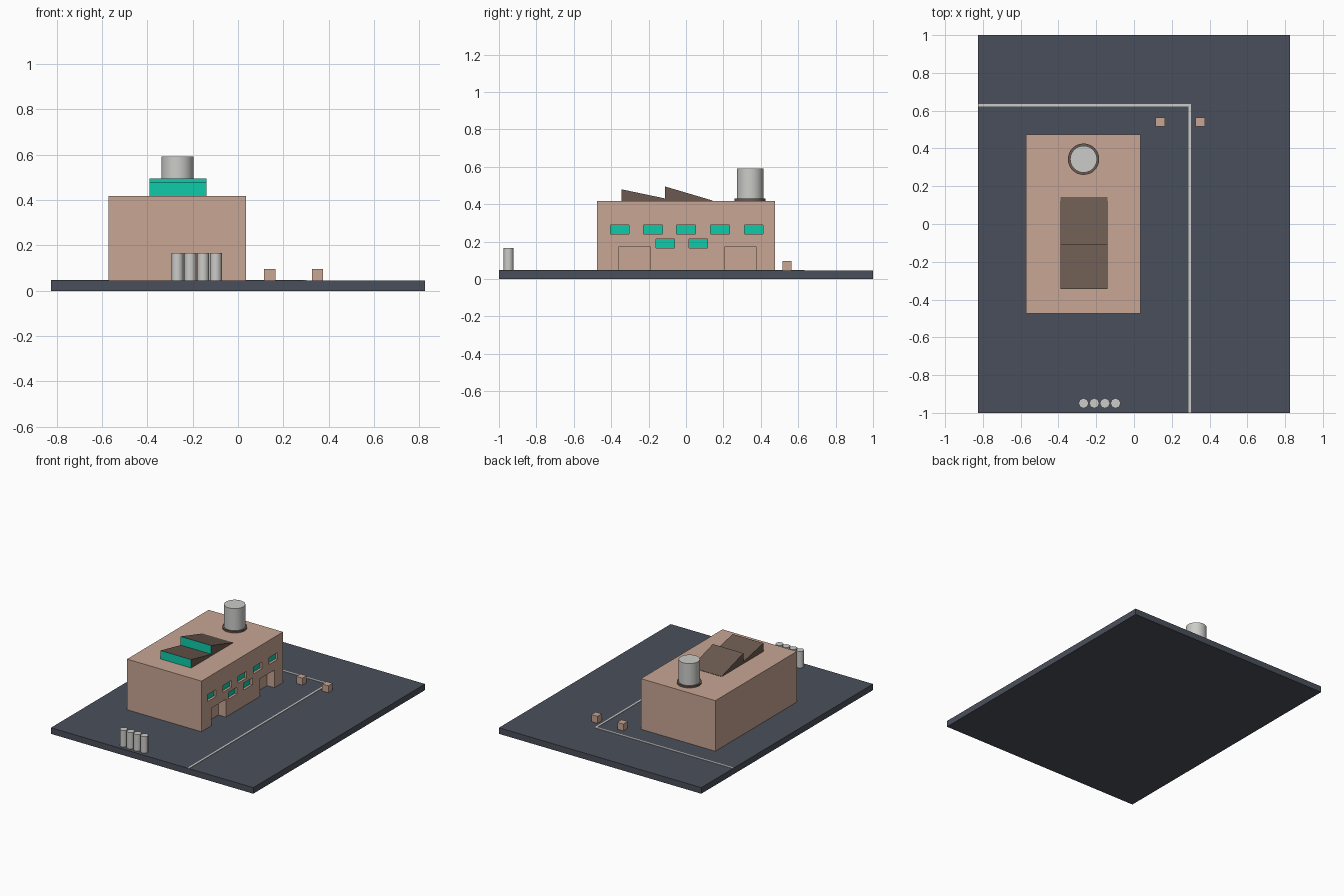
import bpy
import bmesh
import math

if "Cube" in bpy.data.objects:
    bpy.data.objects.remove(bpy.data.objects["Cube"], do_unlink=True)


def material(name, r, g, b):
    m = bpy.data.materials.new(name)
    m.use_nodes = True
    m.diffuse_color = (r, g, b, 1)
    bsdf = next(n for n in m.node_tree.nodes if n.type == 'BSDF_PRINCIPLED')
    bsdf.inputs["Base Color"].default_value = (r, g, b, 1)
    return m


slate = material("slate", 0.068, 0.078, 0.103)
clay = material("clay", 0.58, 0.38, 0.295)
teal = material("teal", 0.005, 0.60, 0.40)
brown = material("dark brown", 0.147, 0.102, 0.08)
grey = material("light grey", 0.60, 0.60, 0.58)


def make(name, bm, *mats):
    bmesh.ops.recalc_face_normals(bm, faces=bm.faces)
    mesh = bpy.data.meshes.new(name)
    bm.to_mesh(mesh)
    bm.free()
    for m in mats:
        mesh.materials.append(m)
    ob = bpy.data.objects.new(name, mesh)
    bpy.context.scene.collection.objects.link(ob)
    return ob


def add_box(bm, x, y, z):
    """Box from (min, max) ranges."""
    verts = bmesh.ops.create_cube(bm, size=1)["verts"]
    for v in verts:
        for i, (lo, hi) in enumerate((x, y, z)):
            v.co[i] = lo if v.co[i] < 0 else hi


def box(name, x, y, z, *mats):
    bm = bmesh.new()
    add_box(bm, x, y, z)
    return make(name, bm, *mats)


def cylinder(name, x, y, radius, z0, z1, sides, mat):
    bm = bmesh.new()
    bmesh.ops.create_cone(bm, cap_ends=True, segments=sides, radius1=radius,
                          radius2=radius, depth=z1 - z0)
    bmesh.ops.translate(bm, verts=bm.verts, vec=(x, y, (z0 + z1) / 2))
    ob = make(name, bm, mat)
    bpy.ops.object.select_all(action='DESELECT')
    ob.select_set(True)
    bpy.context.view_layer.objects.active = ob
    bpy.ops.object.shade_smooth_by_angle(angle=math.radians(60))
    return ob


# Ground slab and painted boundary line
GROUND = 0.045
box("ground_slab", (-0.825, 0.825), (-1, 1), (0, GROUND), slate)
box("boundary_line_side", (0.289, 0.303), (-1, 0.634), (GROUND, 0.048), grey)
box("boundary_line_back", (-0.825, 0.289), (0.621, 0.634), (GROUND, 0.048), grey)

# Main building with recessed windows and doorways on one side
WALL, ROOF = 0.035, 0.418
WINDOW_DEPTH, DOOR_DEPTH = 0.018, 0.06
building = box("building", (-0.572, WALL), (-0.475, 0.475), (GROUND, ROOF), clay, teal)
cut = bmesh.new()
rows = ((0.265, (-0.355, -0.176, 0.0, 0.182, 0.362)), (0.19, (-0.111, 0.066)))
for z, centres in rows:
    for y in centres:
        add_box(cut, (WALL - WINDOW_DEPTH, 0.1), (y - 0.05, y + 0.05), (z - 0.025, z + 0.025))
for y in (-0.275, 0.291):
    add_box(cut, (WALL - DOOR_DEPTH, 0.1), (y - 0.083, y + 0.083), (0.02, 0.175))
cutter = make("opening_cutter", cut, clay)
cutter.hide_render = True
mod = building.modifiers.new("openings", 'BOOLEAN')
mod.operation = 'DIFFERENCE'
mod.solver = 'EXACT'
mod.object = cutter
bpy.context.view_layer.update()
deps = bpy.context.evaluated_depsgraph_get()
carved = bpy.data.meshes.new_from_object(building.evaluated_get(deps))
building.modifiers.clear()
building.data = carved
bpy.data.objects.remove(cutter, do_unlink=True)

# Window panes are the faces at the bottom of each shallow recess
for p in carved.polygons:
    pane = p.normal.x > 0.9 and abs(p.center.x - (WALL - WINDOW_DEPTH)) < 0.004
    p.material_index = 1 if pane else 0


# Sawtooth roof lights with glazed fronts
def roof_light(name, y0, y1, top, back):
    bm = bmesh.new()
    profile = ((y0, ROOF), (y1, ROOF), (y1, back), (y0, top))
    face = bm.faces.new([bm.verts.new((-0.39, y, z)) for y, z in profile])
    ext = bmesh.ops.extrude_face_region(bm, geom=[face])["geom"]
    moved = [v for v in ext if isinstance(v, bmesh.types.BMVert)]
    bmesh.ops.translate(bm, verts=moved, vec=(0.25, 0, 0))
    bmesh.ops.recalc_face_normals(bm, faces=bm.faces)
    for f in bm.faces:
        f.material_index = 1 if f.normal.y < -0.9 else 0
    make(name, bm, brown, teal)


roof_light("front_roof_light", -0.345, -0.112, 0.48, 0.431)
roof_light("rear_roof_light", -0.112, 0.142, 0.495, 0.42)

# Rooftop tank on a dark collar
cylinder("tank_collar", -0.267, 0.343, 0.083, ROOF, 0.43, 32, brown)
cylinder("roof_tank", -0.267, 0.343, 0.071, ROOF, 0.592, 32, grey)

# Row of small storage cylinders
for i in range(4):
    cylinder(f"storage_cylinder_{i + 1}", -0.267 + 0.0565 * i, -0.949, 0.027,
             GROUND, 0.166, 8, grey)

# Gate posts either side of the boundary line
for side, x in (("inner", 0.14), ("outer", 0.351)):
    box(f"{side}_gate_post", (x - 0.025, x + 0.025), (0.515, 0.565), (GROUND, 0.096), clay)
